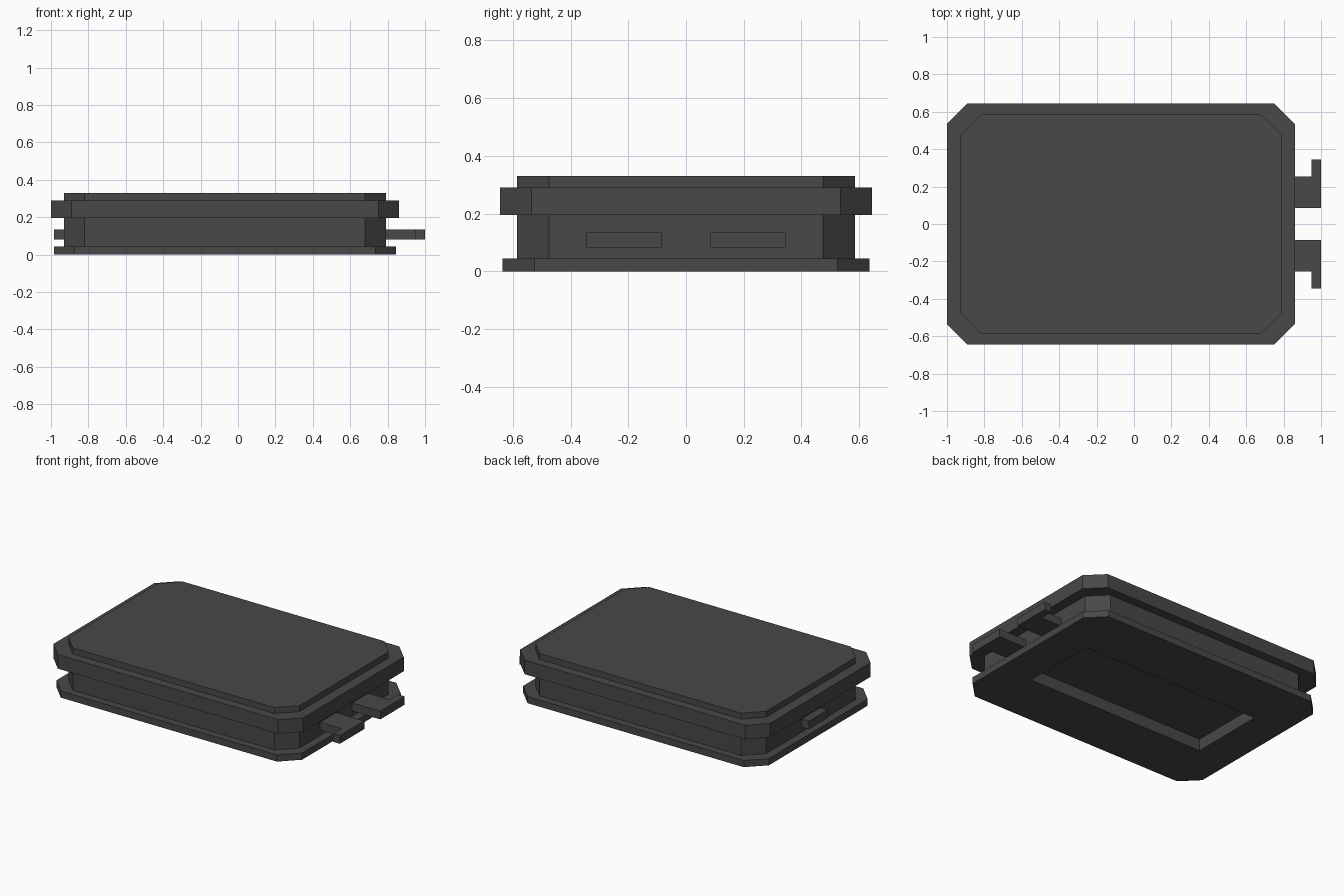
import bpy, bmesh

if "Cube" in bpy.data.objects:
    bpy.data.objects.remove(bpy.data.objects["Cube"])

dark = bpy.data.materials.new("dark_grey")
dark.diffuse_color = (0.065, 0.065, 0.065, 1)
dark.use_nodes = True
dark.node_tree.nodes["Principled BSDF"].inputs["Base Color"].default_value = dark.diffuse_color
CX, CHAMFER = -0.07, 0.11


def finish(name, bm):
    bmesh.ops.recalc_face_normals(bm, faces=bm.faces)
    mesh = bpy.data.meshes.new(name)
    bm.to_mesh(mesh)
    bm.free()
    mesh.materials.append(dark)
    obj = bpy.data.objects.new(name, mesh)
    bpy.context.collection.objects.link(obj)
    return obj


def prism(name, outline, z0, z1):
    bm = bmesh.new()
    face = bm.faces.new([bm.verts.new((x, y, z0)) for x, y in outline])
    top = bmesh.ops.extrude_face_region(bm, geom=[face])["geom"]
    # keep the starting face as the bottom cap
    if not face.is_valid or len(bm.faces) < len(outline) + 2:
        bm.faces.new([v for v in bm.verts if v not in top])
    bmesh.ops.translate(bm, vec=(0, 0, z1 - z0),
                        verts=[g for g in top if isinstance(g, bmesh.types.BMVert)])
    return finish(name, bm)


def octagon(hx, hy, c=CHAMFER):
    quarter = [(hx, hy - c), (hx - c, hy)]
    pts = quarter + [(-x, y) for x, y in reversed(quarter)]
    pts += [(-x, -y) for x, y in pts]
    return [(CX + x, y) for x, y in pts]


# Case: base plate, recessed waist, projecting band and raised lid in one shell
base, waist, band = (0.915, 0.635), (0.86, 0.585), (0.93, 0.645)
levels = [(base, 0), (base, 0.045), (waist, 0.045), (waist, 0.195),
          (band, 0.195), (band, 0.29), (waist, 0.29), (waist, 0.33)]
bm = bmesh.new()
rings = [[bm.verts.new((x, y, z)) for x, y in octagon(*size)] for size, z in levels]
for a, b in zip(rings, rings[1:]):
    for i in range(8):
        j = (i + 1) % 8
        bm.faces.new((a[i], a[j], b[j], b[i]))
bm.faces.new(rings[0][::-1])
bm.faces.new(rings[-1])
case = finish("case", bm)

# Rectangular recess in the underside
cutter = prism("underside_recess_cutter",
               [(-0.74, -0.26), (0.6, -0.26), (0.6, 0.26), (-0.74, 0.26)], -0.1, 0.08)
cutter.hide_render = True
cutter.hide_viewport = True
cut = case.modifiers.new("underside_recess", 'BOOLEAN')
cut.operation, cut.solver, cut.object = 'DIFFERENCE', 'EXACT', cutter

# Pair of hooked clips on the right side
hook = [(0.78, 0.085), (1.0, 0.085), (1.0, 0.345), (0.95, 0.345), (0.95, 0.255), (0.78, 0.255)]
for side, s in (("back", 1), ("front", -1)):
    prism(f"{side}_clip", [(x, s * y) for x, y in hook], 0.08, 0.135)

# Small tab on the left side
prism("left_tab", [(-0.985, -0.1), (-0.92, -0.1), (-0.92, 0.1), (-0.985, 0.1)], 0.08, 0.135)
